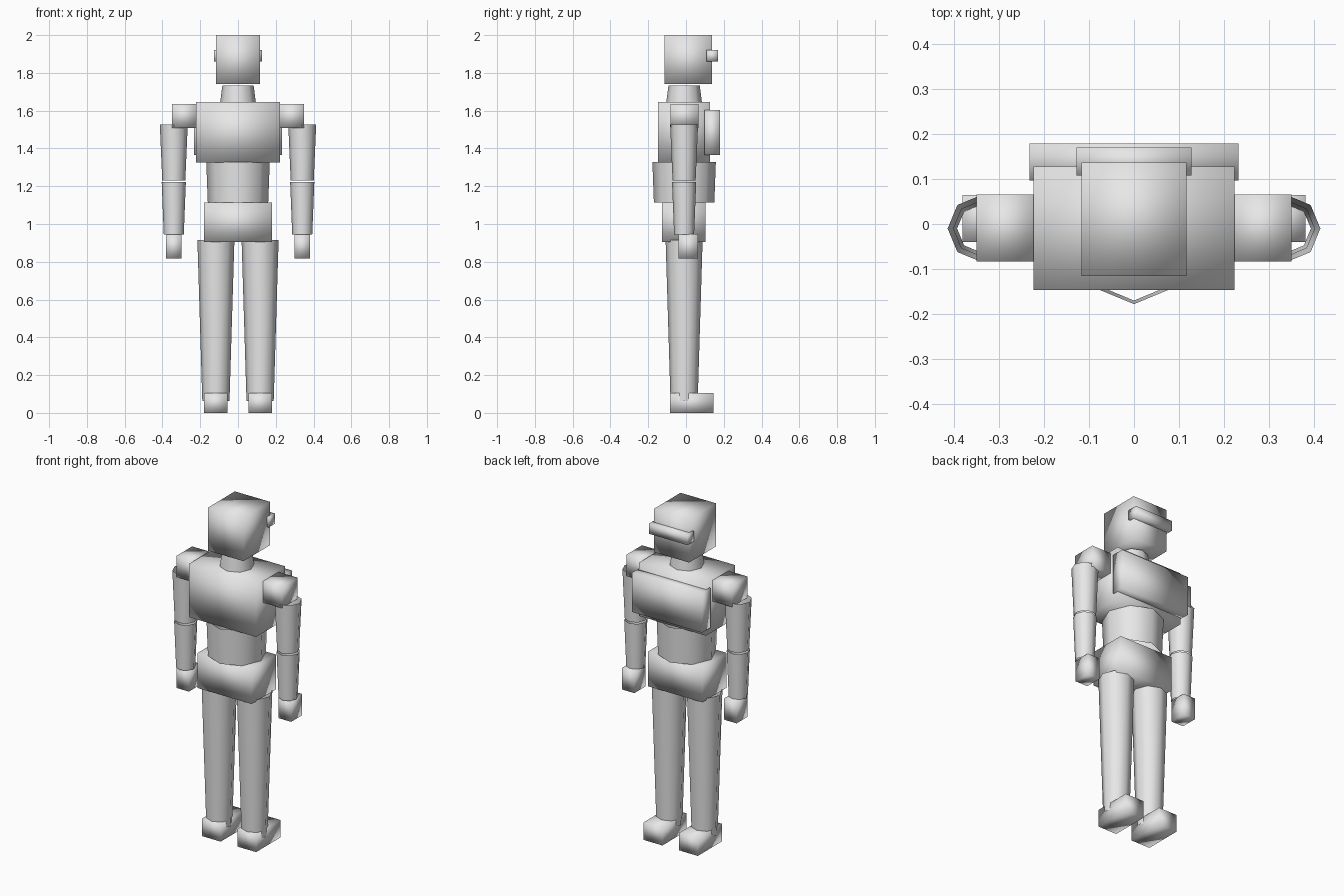
import bpy, bmesh, math

if "Cube" in bpy.data.objects:
    bpy.data.objects.remove(bpy.data.objects["Cube"])

grey = bpy.data.materials.new("light grey")
grey.diffuse_color = (0.8, 0.8, 0.8, 1)
grey.use_nodes = True
grey.node_tree.nodes["Principled BSDF"].inputs["Base Color"].default_value = grey.diffuse_color


def finish(bm, name):
    bmesh.ops.recalc_face_normals(bm, faces=bm.faces)
    for f in bm.faces:
        f.smooth = True
    mesh = bpy.data.meshes.new(name)
    bm.to_mesh(mesh)
    bm.free()
    mesh.materials.append(grey)
    obj = bpy.data.objects.new(name, mesh)
    bpy.context.collection.objects.link(obj)


def box(name, x, y, z):
    """Soft-shaded box between (min, max) pairs."""
    bm = bmesh.new()
    bmesh.ops.create_cube(bm, size=1)
    for v in bm.verts:
        v.co = [(a + b) / 2 + c * (b - a) for c, (a, b) in zip(v.co, (x, y, z))]
    finish(bm, name)


def tube(name, x, r_low, r_top, z_low, z_top, y=-0.01, sides=8):
    """Open tapered tube with corners on the axes."""
    bm = bmesh.new()
    rings = []
    for r, z in ((r_low, z_low), (r_top, z_top)):
        rings.append([bm.verts.new((x + r * math.cos(i * math.tau / sides),
                                    y + r * math.sin(i * math.tau / sides), z))
                      for i in range(sides)])
    low, top = rings
    for i in range(sides):
        j = (i + 1) % sides
        bm.faces.new((low[i], low[j], top[j], top[i]))
    finish(bm, name)


# Head and trunk
box("head", (-0.117, 0.117), (-0.115, 0.137), (1.74, 2.0))
box("visor", (-0.128, 0.128), (0.108, 0.17), (1.86, 1.92))
tube("neck", 0, 0.095, 0.083, 1.64, 1.732)
box("torso", (-0.223, 0.223), (-0.147, 0.128), (1.326, 1.645))
box("chest_plate", (-0.232, 0.232), (0.097, 0.179), (1.366, 1.603))
tube("waist", 0, 0.16, 0.168, 1.114, 1.328)
box("hips", (-0.18, 0.18), (-0.128, 0.102), (0.905, 1.114))

# Limbs on both sides
for side, s in (("left", -1), ("right", 1)):
    def span(a, b):
        return tuple(sorted((s * a, s * b)))
    box(side + "_shoulder", span(0.22, 0.35), (-0.083, 0.065), (1.508, 1.635))
    tube(side + "_upper_arm", s * 0.34, 0.061, 0.074, 1.23, 1.527)
    tube(side + "_forearm", s * 0.34, 0.053, 0.064, 0.945, 1.222)
    box(side + "_hand", span(0.298, 0.381), (-0.04, 0.064), (0.818, 0.946))
    tube(side + "_leg", s * 0.117, 0.072, 0.098, 0.064, 0.915)
    box(side + "_foot", span(0.055, 0.18), (-0.085, 0.145), (0, 0.105))
